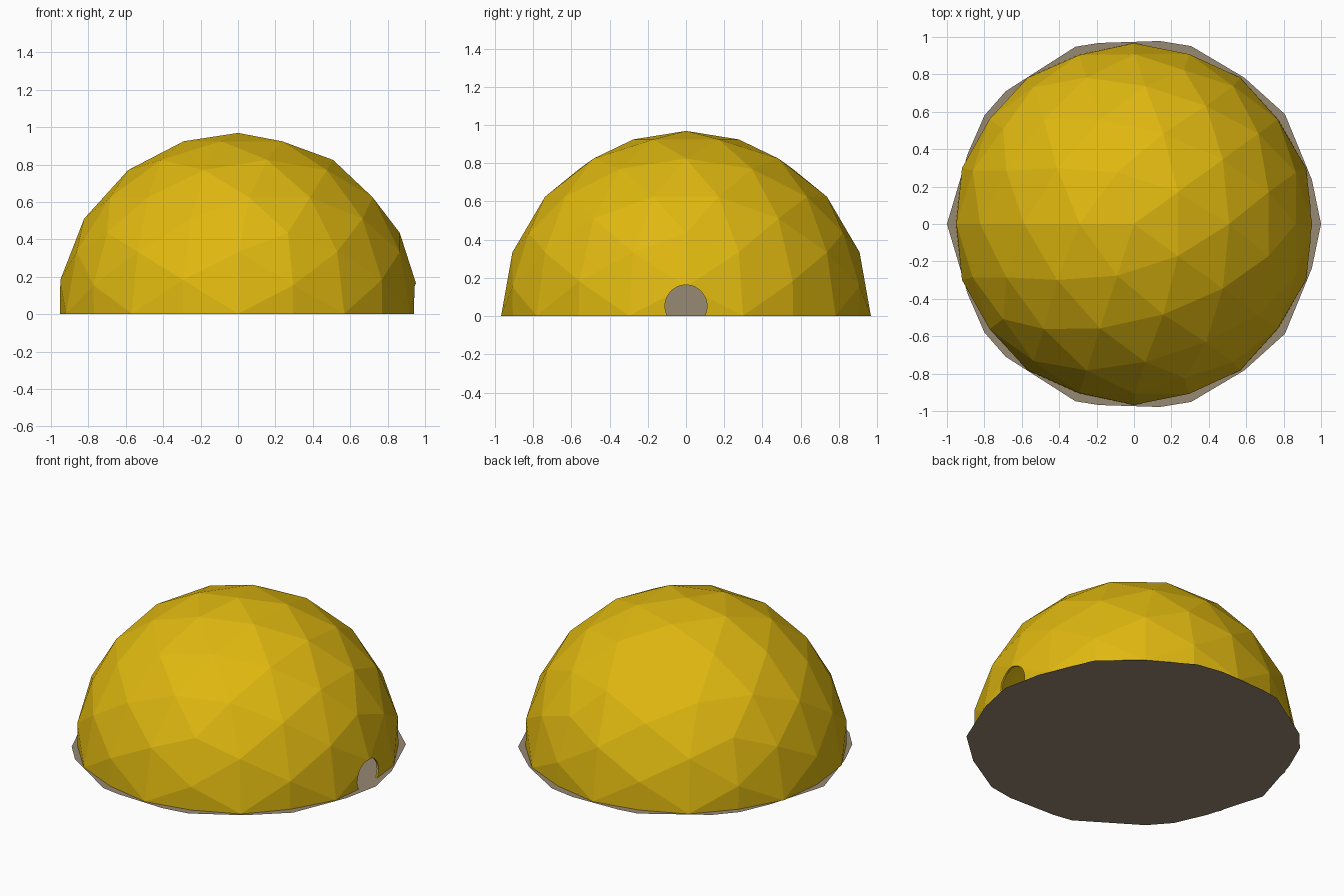
import bpy, bmesh, math
from mathutils import Vector

if "Cube" in bpy.data.objects:
    bpy.data.objects.remove(bpy.data.objects["Cube"])

RADIUS = 0.967
LIFT = 0.002          # keeps the shell rim just above the floor sheet


def material(name, color):
    m = bpy.data.materials.new(name)
    m.diffuse_color = (*color, 1)
    m.use_nodes = True
    m.node_tree.nodes["Principled BSDF"].inputs["Base Color"].default_value = m.diffuse_color
    return m


yellow = material("dome yellow", (0.74, 0.48, 0.005))
grey = material("floor grey brown", (0.31, 0.25, 0.175))


def add_object(name, bm, mat):
    bmesh.ops.recalc_face_normals(bm, faces=bm.faces)
    mesh = bpy.data.meshes.new(name)
    bm.to_mesh(mesh)
    bm.free()
    mesh.materials.append(mat)
    ob = bpy.data.objects.new(name, mesh)
    bpy.context.collection.objects.link(ob)
    return ob


# Dome: geodesic sphere of raised pentagons and hexagons, two triangles per
# edge of a coarse icosphere, cut in half
ico = bmesh.new()
bmesh.ops.create_icosphere(ico, subdivisions=2, radius=1)
bm = bmesh.new()
corner = {v: bm.verts.new(v.co.normalized() * RADIUS) for v in ico.verts}
centre = {f: bm.verts.new(f.calc_center_median().normalized() * RADIUS) for f in ico.faces}
for e in ico.edges:
    f1, f2 = e.link_faces
    for v in e.verts:
        bm.faces.new((corner[v], centre[f1], centre[f2]))
ico.free()
bmesh.ops.recalc_face_normals(bm, faces=bm.faces)
bmesh.ops.bisect_plane(bm, geom=bm.verts[:] + bm.edges[:] + bm.faces[:], dist=1e-4,
                       plane_co=(0, 0, 0), plane_no=(0, 0, 1), clear_inner=True)
bmesh.ops.translate(bm, vec=(0, 0, LIFT), verts=bm.verts)
dome = add_object("dome_shell", bm, yellow)

# Round entrance cut through the right side
bpy.ops.mesh.primitive_cylinder_add(vertices=32, radius=0.11, depth=0.4,
                                    location=(0.95, 0, 0.053),
                                    rotation=(0, math.pi / 2, 0))
cutter = bpy.context.object
cutter.name = "entrance_cutter"
cutter.data.materials.append(yellow)
cutter.hide_render = True

solid = dome.modifiers.new("thickness", 'SOLIDIFY')
solid.thickness = 0.012
solid.offset = -1
cut = dome.modifiers.new("entrance", 'BOOLEAN')
cut.operation = 'DIFFERENCE'
cut.solver = 'EXACT'
cut.object = cutter
bpy.ops.object.select_all(action='DESELECT')
bpy.context.view_layer.objects.active = dome
dome.select_set(True)
for name in ("thickness", "entrance"):
    bpy.ops.object.modifier_apply(modifier=name)
bpy.data.objects.remove(cutter, do_unlink=True)

# Floor: thin irregular polygon a little wider than the dome, mirrored in y
half = [(0, 1.0), (14, 0.98), (36, 0.998), (53, 0.98), (72.2, 0.999), (82, 0.988),
        (101, 0.986), (108.3, 0.998), (134, 0.987), (144, 0.988), (157, 0.965), (180, 1.0)]
outline = half + [(-a, r) for a, r in reversed(half[1:-1])]
bm = bmesh.new()
bm.faces.new([bm.verts.new((r * math.cos(math.radians(a)), r * math.sin(math.radians(a)), 0))
              for a, r in outline])
add_object("floor", bm, grey)

# Plain panel inside, seen through the entrance
bm = bmesh.new()
bm.faces.new([bm.verts.new(Vector((-0.6, y, z)))
              for y, z in ((-0.25, 0.001), (0.25, 0.001), (0.25, 0.3), (-0.25, 0.3))])
add_object("inner_panel", bm, grey)
